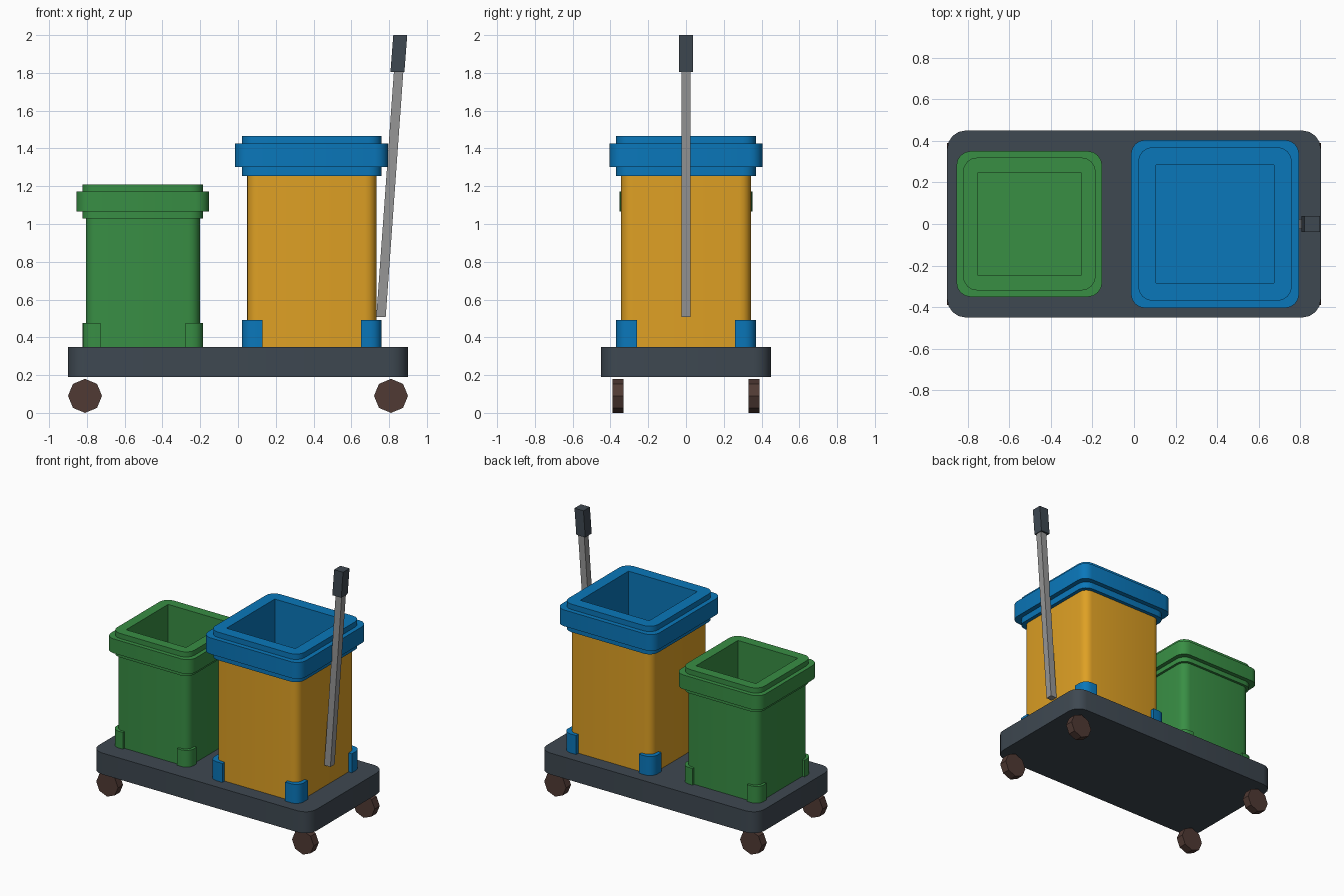
import bpy, bmesh, math

if "Cube" in bpy.data.objects:
    bpy.data.objects.remove(bpy.data.objects["Cube"])


def material(name, rgb):
    lin = [((c / 255 + 0.055) / 1.055) ** 2.4 for c in rgb]
    m = bpy.data.materials.new(name)
    m.diffuse_color = (*lin, 1)
    m.use_nodes = True
    m.node_tree.nodes["Principled BSDF"].inputs["Base Color"].default_value = m.diffuse_color
    return m


GREEN = material("green", (56, 142, 68))
BLUE = material("blue", (10, 119, 186))
ORANGE = material("orange", (222, 160, 36))
SLATE = material("slate", (62, 72, 81))
GREY = material("grey", (150, 150, 150))
BROWN = material("brown", (80, 58, 52))


def finish(name, bm, mat, smooth=True):
    bmesh.ops.remove_doubles(bm, verts=bm.verts, dist=1e-5)
    me = bpy.data.meshes.new(name)
    bm.to_mesh(me)
    bm.free()
    me.materials.append(mat)
    ob = bpy.data.objects.new(name, me)
    bpy.context.collection.objects.link(ob)
    if smooth:
        bpy.ops.object.select_all(action='DESELECT')
        ob.select_set(True)
        bpy.context.view_layer.objects.active = ob
        bpy.ops.object.shade_smooth_by_angle(angle=math.radians(35))
    return ob


def rounded(hx, hy, r, cx=0, segs=4):
    """Counter-clockwise outline of a rounded rectangle."""
    pts = []
    for k, (sx, sy) in enumerate([(1, 1), (-1, 1), (-1, -1), (1, -1)]):
        for i in range(segs + 1):
            a = math.pi / 2 * (k + i / segs)
            pts.append((cx + sx * (hx - r) + r * math.cos(a),
                        sy * (hy - r) + r * math.sin(a)))
    return pts


def loft(name, sections, mat, cap_start=True, cap_end=True, smooth=True):
    """Bridge a list of (outline, z) sections into one surface."""
    bm = bmesh.new()
    rings = [[bm.verts.new((x, y, z)) for x, y in o] for o, z in sections]
    n = len(rings[0])
    for a, b in zip(rings, rings[1:]):
        for i in range(n):
            j = (i + 1) % n
            bm.faces.new((a[i], a[j], b[j], b[i]))
    if cap_start:
        bm.faces.new(rings[0][::-1])
    if cap_end:
        bm.faces.new(rings[-1])
    return finish(name, bm, mat, smooth)


# Platform
deck = rounded(0.9, 0.45, 0.09)
loft("platform", [(deck, 0.19), (deck, 0.35)], SLATE)

# Eight-sided wheels
for sx in (-1, 1):
    for sy in (-1, 1):
        bpy.ops.mesh.primitive_cylinder_add(
            vertices=8, radius=0.09, depth=0.06,
            location=(sx * 0.81, sy * 0.36, 0.09), rotation=(math.pi / 2, 0, 0))
        wheel = bpy.context.object
        wheel.name = "wheel"
        wheel.data.materials.append(BROWN)


def bin_parts(name, cx, body, lip, rim, hole, z, foot_h, foot_w, body_mat, trim_mat):
    z1, z2, z3, z4 = z

    def sq(h, r=0.07):
        return rounded(h, h, r, cx)
    # Body walls
    loft(name + "_body", [(sq(body, 0.06), 0.35), (sq(body, 0.06), z1)],
         body_mat, cap_end=False)
    # Stepped rim running down into the liner
    loft(name + "_rim_and_liner",
         [(sq(body, 0.06), z1), (sq(lip), z1), (sq(lip), z2), (sq(rim), z2),
          (sq(rim), z3), (sq(lip), z3), (sq(lip), z4),
          (sq(hole, 0), z4), (sq(hole, 0), 0.41)], trim_mat, cap_start=False)
    # Corner feet wrapping round the body
    r, t = 0.06, 0.05
    corner = [(lip - r + r * math.cos(a), lip - r + r * math.sin(a))
              for a in (math.pi / 8 * i for i in range(5))]
    corner = ([(lip, lip - foot_w)] + corner + [(lip - foot_w, lip),
              (lip - foot_w, lip - t), (lip - t, lip - t), (lip - t, lip - foot_w)])
    for k in range(4):
        c, s = round(math.cos(k * math.pi / 2)), round(math.sin(k * math.pi / 2))
        o = [(cx + c * x - s * y, s * x + c * y) for x, y in corner]
        loft(name + "_foot", [(o, 0.35), (o, 0.35 + foot_h)], trim_mat)


bin_parts("small_bin", -0.504, 0.302, 0.32, 0.351, 0.248,
          (1.03, 1.065, 1.172, 1.21), 0.125, 0.095, GREEN, GREEN)
bin_parts("large_bin", 0.39, 0.343, 0.37, 0.405, 0.285,
          (1.255, 1.303, 1.425, 1.465), 0.142, 0.11, ORANGE, BLUE)


# Leaning handle and grip, with level ends
def bar(name, x0, z0, x1, z1, h, hy, mat):
    loft(name, [(rounded(h, hy, 0, x0), z0), (rounded(h, hy, 0, x1), z1)],
         mat, smooth=False)


bar("handle", 0.757, 0.508, 0.851, 1.815, 0.025, 0.025, GREY)
bar("handle_grip", 0.844, 1.805, 0.859, 2.0, 0.037, 0.038, SLATE)
